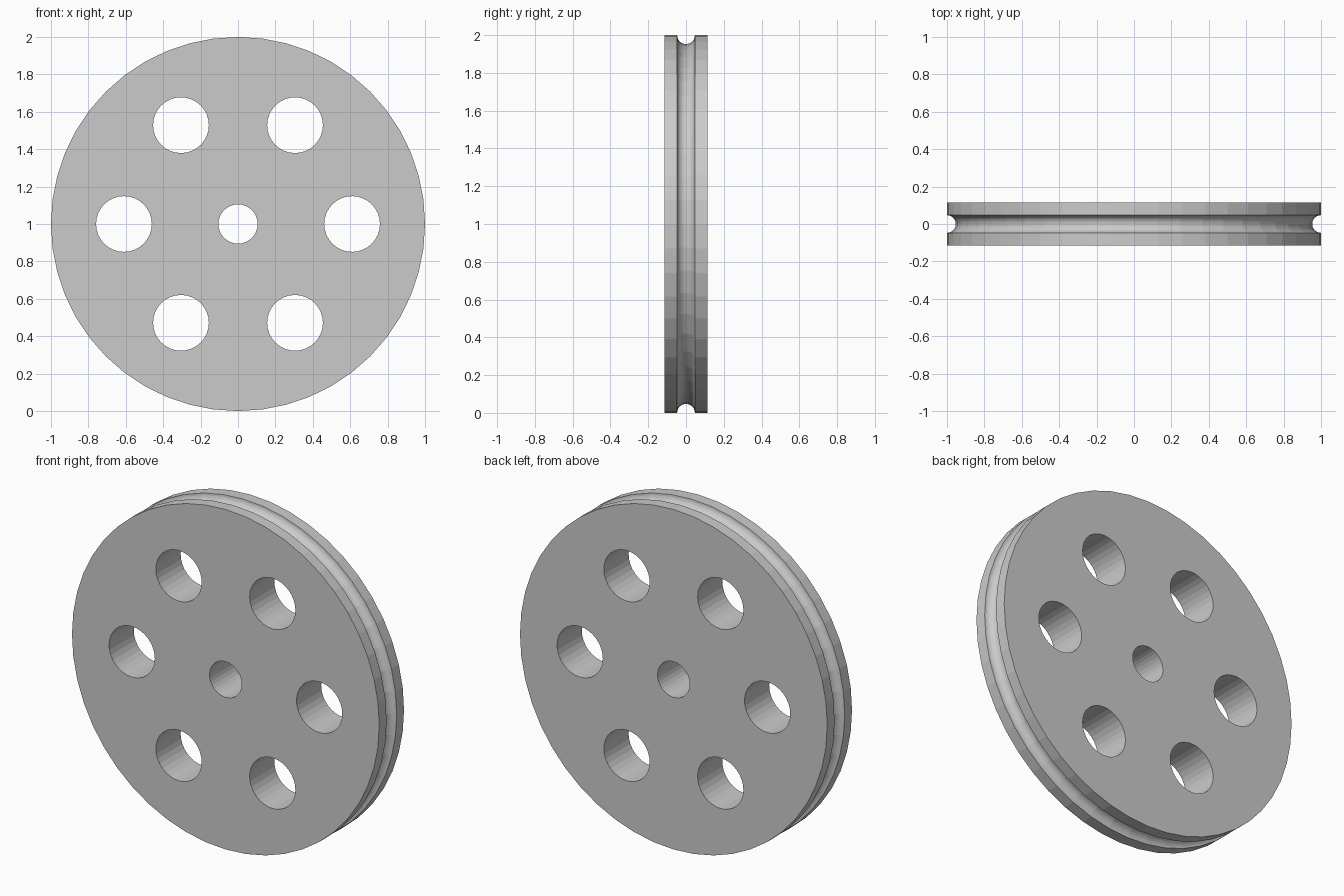
import bpy, bmesh, math

if "Cube" in bpy.data.objects:
    bpy.data.objects.remove(bpy.data.objects["Cube"])

SEGS, R, HALF, GROOVE = 48, 1.0, 0.115, 0.047

# Rim profile as (radius, y): flat land, round rope groove, flat land
profile = [(R, -HALF)]
for i in range(13):
    a = math.pi * i / 12
    profile.append((R - GROOVE * math.sin(a), -GROOVE * math.cos(a)))
profile.append((R, HALF))

# Wheel body: rings along y, bridged and capped
bm = bmesh.new()
rings = []
for r, y in profile:
    rings.append([bm.verts.new((r * math.cos(2 * math.pi * k / SEGS), y,
                                1 + r * math.sin(2 * math.pi * k / SEGS)))
                  for k in range(SEGS)])
for a, b in zip(rings, rings[1:]):
    for k in range(SEGS):
        n = (k + 1) % SEGS
        bm.faces.new((a[k], a[n], b[n], b[k]))
bm.faces.new(rings[0])
bm.faces.new(rings[-1])
bmesh.ops.recalc_face_normals(bm, faces=bm.faces)
mesh = bpy.data.meshes.new("pulley_wheel")
bm.to_mesh(mesh)
bm.free()
wheel = bpy.data.objects.new("pulley_wheel", mesh)
bpy.context.collection.objects.link(wheel)


def drill(name, x, z, radius):
    """Cut a round hole through the wheel along y."""
    bpy.ops.mesh.primitive_cylinder_add(vertices=32, radius=radius, depth=1,
                                        location=(x, 0, z),
                                        rotation=(math.pi / 2, 0, 0))
    cutter = bpy.context.object
    cutter.name = name
    cutter.hide_render = True
    cutter.display_type = 'WIRE'
    mod = wheel.modifiers.new(name, 'BOOLEAN')
    mod.operation = 'DIFFERENCE'
    mod.solver = 'EXACT'
    mod.object = cutter
    bpy.context.view_layer.objects.active = wheel
    bpy.ops.object.modifier_apply(modifier=name)
    bpy.data.objects.remove(cutter)


# Axle hole and six lightening holes
drill("axle_hole", 0, 1, 0.105)
for i in range(6):
    a = math.radians(60 * i)
    drill(f"web_hole_{i}", 0.61 * math.cos(a), 1 + 0.61 * math.sin(a), 0.149)
